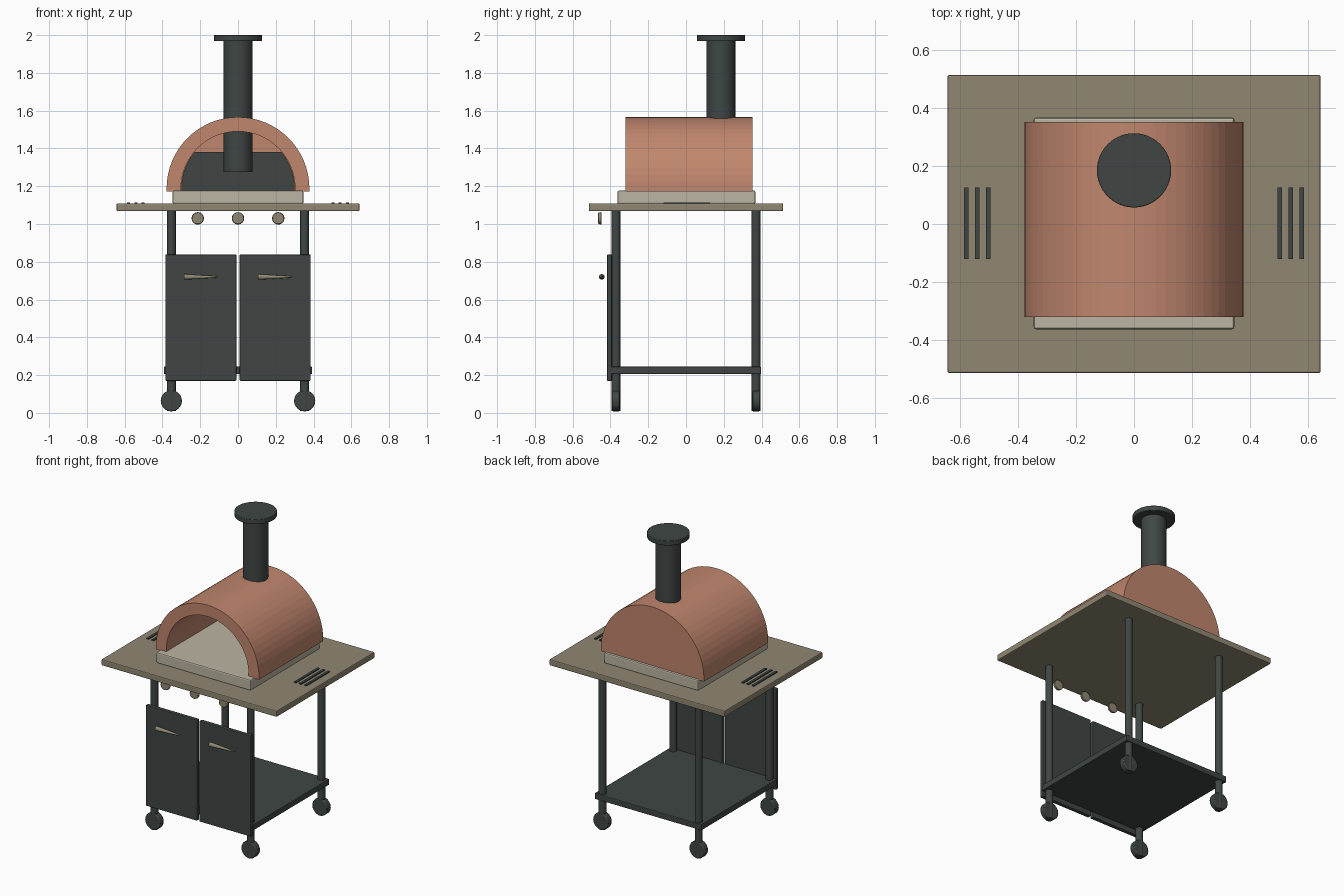
import bpy, bmesh, math
from mathutils import Matrix

if "Cube" in bpy.data.objects:
    bpy.data.objects.remove(bpy.data.objects["Cube"])


def material(name, rgb):
    m = bpy.data.materials.new(name)
    m.diffuse_color = (*rgb, 1)
    m.use_nodes = True
    m.node_tree.nodes["Principled BSDF"].inputs["Base Color"].default_value = m.diffuse_color
    return m


DARK = material("dark_metal", (0.05, 0.062, 0.058))
CLAY = material("terracotta", (0.53, 0.24, 0.155))
STONE = material("stone", (0.5, 0.46, 0.36))
WOOD = material("counter", (0.28, 0.245, 0.17))


def finish(bm, name, mat, bevel=0, smooth=False):
    bmesh.ops.recalc_face_normals(bm, faces=bm.faces)
    me = bpy.data.meshes.new(name)
    bm.to_mesh(me)
    bm.free()
    me.materials.append(mat)
    ob = bpy.data.objects.new(name, me)
    bpy.context.collection.objects.link(ob)
    if bevel:
        b = ob.modifiers.new("bevel", 'BEVEL')
        b.width, b.segments, b.limit_method = bevel, 2, 'ANGLE'
    if smooth:
        bpy.ops.object.select_all(action='DESELECT')
        ob.select_set(True)
        bpy.context.view_layer.objects.active = ob
        bpy.ops.object.shade_smooth_by_angle(angle=math.radians(35))
    return ob


def box(name, lo, hi, mat, bevel=0):
    bm = bmesh.new()
    size = [b - a for a, b in zip(lo, hi)]
    mid = [(a + b) / 2 for a, b in zip(lo, hi)]
    bmesh.ops.create_cube(bm, size=1, matrix=Matrix.Translation(mid) @ Matrix.Diagonal((*size, 1)))
    return finish(bm, name, mat, bevel)


def cyl(name, mid, r, depth, mat, axis='Z', r2=None, seg=32, bevel=0):
    bm = bmesh.new()
    rot = {'Z': Matrix(), 'X': Matrix.Rotation(math.pi / 2, 4, 'Y'),
           'Y': Matrix.Rotation(math.pi / 2, 4, 'X')}[axis]
    bmesh.ops.create_cone(bm, cap_ends=True, segments=seg, radius1=r, radius2=r if r2 is None else r2,
                          depth=depth, matrix=Matrix.Translation(mid) @ rot)
    return finish(bm, name, mat, bevel, True)


def arch(r, zc, z0, y, n=32):
    pts = [(r * math.cos(math.pi * i / n), y, zc + r * math.sin(math.pi * i / n)) for i in range(n + 1)]
    return [(r, y, z0)] + pts + [(-r, y, z0)]


# Oven dome: open arch in front, closed wall at the back
bm = bmesh.new()
of, ob_, nf, nb = [[bm.verts.new(p) for p in arch(r, 1.188, 1.172, y)]
                   for r, y in ((0.378, -0.32), (0.378, 0.352), (0.302, -0.32), (0.302, 0.315))]
for a, b in ((of, ob_), (nf, nb), (of, nf)):
    for i in range(len(a) - 1):
        bm.faces.new((a[i], a[i + 1], b[i + 1], b[i]))
bm.faces.new(ob_)
bm.faces.new(nb)
bm.faces.new((of[0], nf[0], nb[0], nb[-1], nf[-1], of[-1], ob_[-1], ob_[0]))
finish(bm, "oven_dome", CLAY)

# Dark panel low on the inner back wall, narrowing with the arch
bm = bmesh.new()
prof = [p for p in arch(0.3, 1.188, 1.175, 0.29) if p[2] < 1.375]
h = math.sqrt(0.3 ** 2 - (1.38 - 1.188) ** 2)
k = len(prof) // 2
prof[k:k] = [(h, 0.29, 1.38), (-h, 0.29, 1.38)]
face = bm.faces.new([bm.verts.new(p) for p in prof])
ext = bmesh.ops.extrude_face_region(bm, geom=[face], use_keep_orig=True)
for v in ext["geom"]:
    if isinstance(v, bmesh.types.BMVert):
        v.co.y += 0.024
finish(bm, "oven_back_panel", DARK)

# Chimney
cyl("chimney_pipe", (0, 0.185, 1.63), 0.076, 0.71, DARK)
cyl("chimney_cap", (0, 0.185, 1.984), 0.128, 0.032, DARK, seg=48, bevel=0.003)

# Stone base and countertop
box("oven_base", (-0.346, -0.363, 1.105), (0.346, 0.367, 1.177), STONE, 0.008)
box("countertop", (-0.643, -0.514, 1.068), (0.643, 0.514, 1.109), WOOD, 0.006)

# Vent strips on each wing of the counter
for s in (-1, 1):
    for i in range(3):
        x = s * (0.503 + 0.038 * i)
        box("vent_strip", (x - 0.008, -0.12, 1.1), (x + 0.008, 0.126, 1.115), DARK)

# Knobs under the front edge
for x in (-0.213, 0, 0.213):
    cyl("control_knob", (x, -0.456, 1.03), 0.033, 0.018, WOOD, 'Y', r2=0.03, bevel=0.003)

# Legs and wheels
for sx in (-1, 1):
    for sy in (-1, 1):
        x, y = sx * 0.353, sy * 0.371
        cyl("leg", (x, y, 0.54), 0.0235, 1.06, DARK, seg=24)
        cyl("wheel", (x, y, 0.064), 0.056, 0.042, DARK, 'Y', bevel=0.006)

# Lower shelf
box("lower_shelf", (-0.392, -0.398, 0.205), (0.392, 0.398, 0.245), DARK, 0.005)

# Cabinet doors with tapered handles
for s in (-1, 1):
    x = s * 0.197
    box("cabinet_door", (x - 0.188, -0.418, 0.17), (x + 0.188, -0.392, 0.838), DARK, 0.004)
    cyl("door_handle", (x, -0.446, 0.72), 0.015, 0.18, WOOD, 'X', r2=0.004, seg=16)
